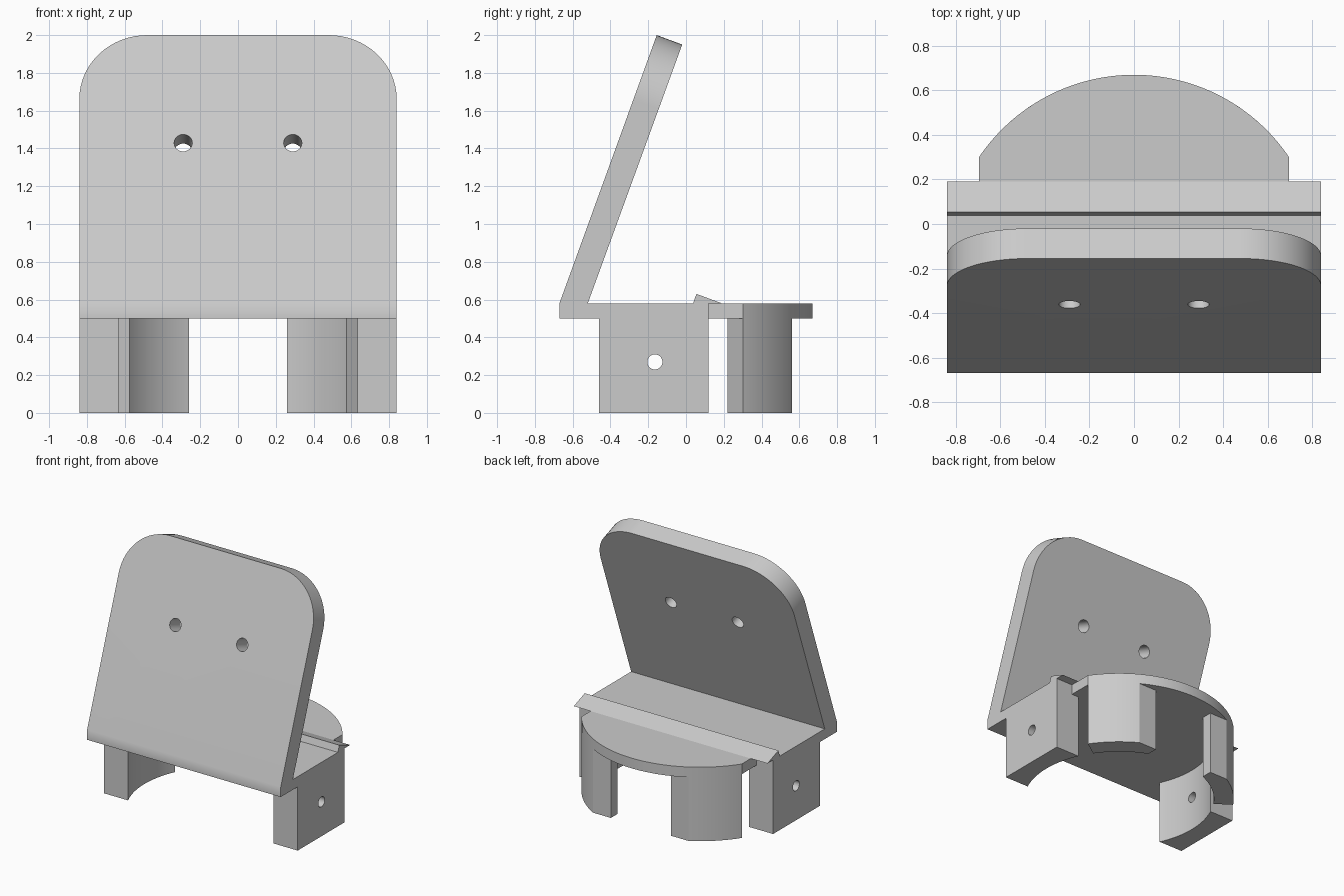
import bpy
import bmesh
from math import asin, acos, cos, sin, radians, pi
from mathutils import Vector

cube = bpy.data.objects.get("Cube")
if cube:
    bpy.data.objects.remove(cube, do_unlink=True)

grey = bpy.data.materials.new("light grey plastic")
grey.use_nodes = True
grey.diffuse_color = (0.6, 0.6, 0.6, 1)
grey.node_tree.nodes["Principled BSDF"].inputs["Base Color"].default_value = (0.6, 0.6, 0.6, 1)

HALF = 0.84            # half width and outer radius
INNER = 0.695          # inner radius of the round cradle
CY = -0.17             # cradle centre in y
SLAB_LOW, SLAB_TOP = 0.5, 0.58
BLOCK_BACK = 0.12
TILT = radians(20)     # lean of the panel


def select(obj):
    bpy.ops.object.select_all(action='DESELECT')
    obj.select_set(True)
    bpy.context.view_layer.objects.active = obj


def prism(name, outline, low, high, axis="z", round_edges=None, radius=0.0):
    """Extrude a 2D outline along z (points x, y) or along x (points y, z)."""
    place = (lambda a, b, d: (a, b, d)) if axis == "z" else (lambda a, b, d: (d, a, b))
    bm = bmesh.new()
    face = bm.faces.new([bm.verts.new(place(a, b, low)) for a, b in outline])
    new = bmesh.ops.extrude_face_region(bm, geom=[face])["geom"]
    shift = Vector(place(0, 0, high - low))
    bmesh.ops.translate(bm, vec=shift, verts=[v for v in new if isinstance(v, bmesh.types.BMVert)])
    bmesh.ops.recalc_face_normals(bm, faces=bm.faces)
    if round_edges:
        bmesh.ops.bevel(bm, geom=[e for e in bm.edges if round_edges(e)], offset=radius,
                        segments=16, profile=0.5, affect='EDGES')
    mesh = bpy.data.meshes.new(name)
    bm.to_mesh(mesh)
    bm.free()
    obj = bpy.data.objects.new(name, mesh)
    bpy.context.collection.objects.link(obj)
    mesh.materials.append(grey)
    return obj


def drill(obj, centre, radius, tilt):
    """Cut a round hole through obj along the rotated cylinder axis."""
    bpy.ops.mesh.primitive_cylinder_add(vertices=32, radius=radius, depth=0.7,
                                        location=centre, rotation=tilt)
    cutter = bpy.context.object
    cutter.hide_render = True
    cutter.data.materials.append(grey)
    mod = obj.modifiers.new("hole", 'BOOLEAN')
    mod.operation = 'DIFFERENCE'
    mod.solver = 'EXACT'
    mod.object = cutter
    select(obj)
    bpy.ops.object.modifier_apply(modifier=mod.name)
    bpy.data.objects.remove(cutter, do_unlink=True)


def finish(obj):
    select(obj)
    bpy.ops.object.shade_smooth_by_angle(angle=radians(30))
    mod = obj.modifiers.new("flat faces", 'WEIGHTED_NORMAL')
    mod.keep_sharp = True


def arc(radius, start, end, steps=24):
    return [(radius * cos(start + (end - start) * i / steps),
             CY + radius * sin(start + (end - start) * i / steps)) for i in range(steps + 1)]


# Leaning panel and flat slab in one side profile, top corners rounded
side = [(-0.67, SLAB_LOW), (BLOCK_BACK, SLAB_LOW), (BLOCK_BACK, SLAB_TOP), (-0.52, SLAB_TOP),
        (-0.02, 1.95), (-0.155, 2.0), (-0.67, SLAB_TOP)]
panel = prism("panel_and_slab", side, -HALF, HALF, "x",
              lambda e: all(v.co.z > 1.9 for v in e.verts)
              and abs(e.verts[0].co.x - e.verts[1].co.x) < 0.01, 0.36)
for s in (1, -1):
    drill(panel, (s * 0.29, -0.295, 1.405), 0.048, (pi / 2 - TILT, 0, 0))
finish(panel)

# Rounded rear ledge
corner = acos(INNER / HALF)
ledge = [(-INNER, BLOCK_BACK), (INNER, BLOCK_BACK)] + arc(HALF, corner, pi - corner, 64)
finish(prism("rear_ledge", ledge, SLAB_LOW, SLAB_TOP))

# Raised wedge lip across the slab
lip = [(0.038, SLAB_TOP), (0.19, SLAB_TOP), (0.055, 0.63)]
finish(prism("wedge_lip", lip, -HALF, HALF, "x"))

# Paired legs: hollowed front blocks with a side hole, and curved rear posts
reach = asin((BLOCK_BACK - CY) / INNER)
block = [(HALF, -0.46), (HALF, BLOCK_BACK)] + arc(INNER, reach, -reach)
POST_X, POST_Y = 0.26, 0.56
post = (arc(HALF, corner, asin((POST_Y - CY) / HALF)) + [(POST_X, POST_Y)]
        + arc(INNER, acos(POST_X / INNER), corner))
for s, word in ((1, "left"), (-1, "right")):
    leg = prism(word + "_front_block", [(s * x, y) for x, y in block], 0, SLAB_LOW)
    drill(leg, (s * HALF, -0.165, 0.27), 0.04, (0, pi / 2, 0))
    finish(leg)
    finish(prism(word + "_rear_post", [(s * x, y) for x, y in post], 0, SLAB_LOW))
